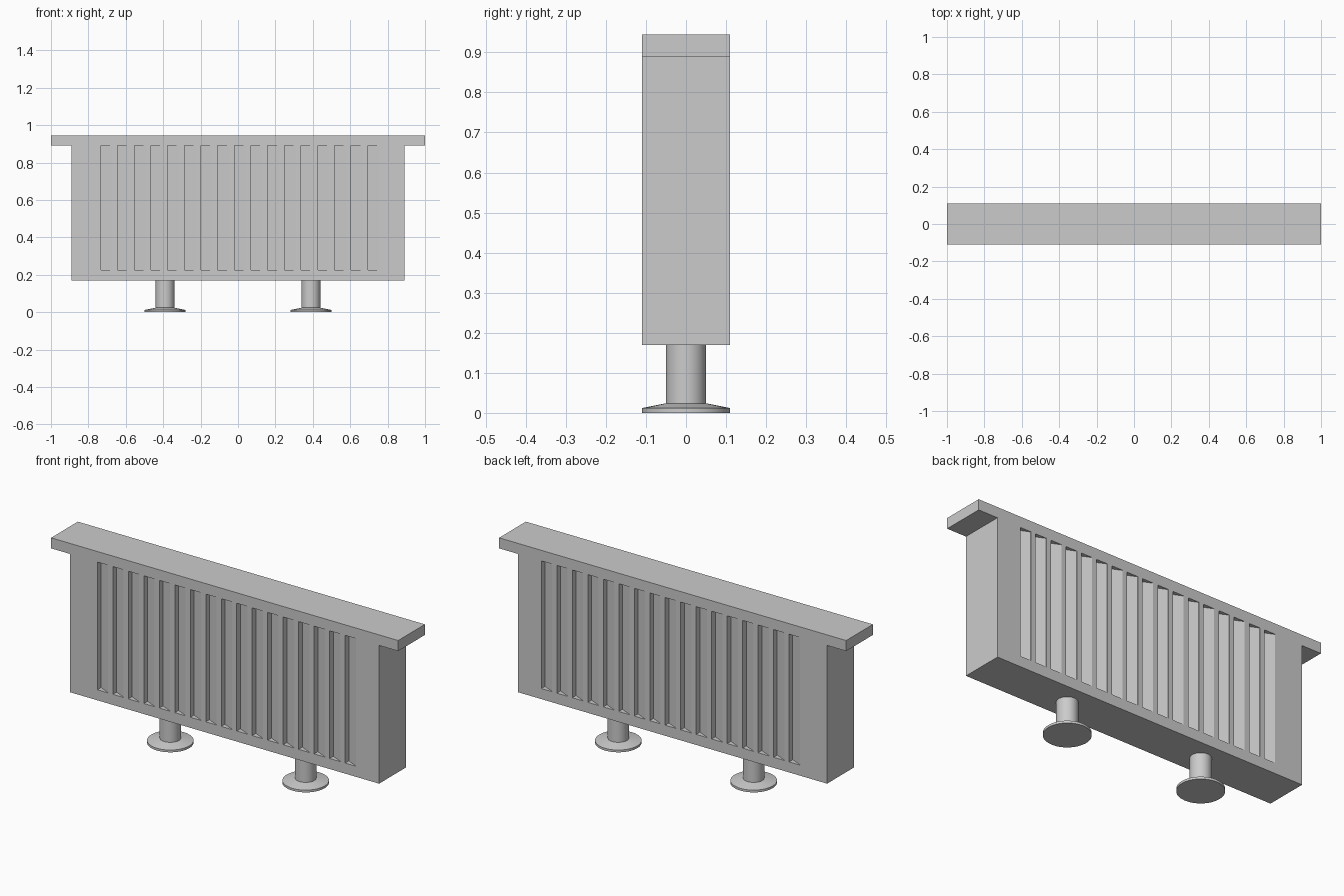
import bpy, bmesh, math

if "Cube" in bpy.data.objects:
    bpy.data.objects.remove(bpy.data.objects["Cube"])

HALF_Y = 0.11          # half thickness of the panel
COUNT, PITCH = 17, 0.0892
SLOT_W, SLOT_D = 0.062, 0.03
SLOT_X0, SLOT_Z0, SLOT_Z1 = -0.733, 0.225, 0.89


def make_object(name, bm):
    bmesh.ops.recalc_face_normals(bm, faces=bm.faces[:])
    mesh = bpy.data.meshes.new(name)
    bm.to_mesh(mesh)
    bm.free()
    obj = bpy.data.objects.new(name, mesh)
    bpy.context.collection.objects.link(obj)
    return obj


def prism(bm, points, offset):
    """Extrude a closed polygon of 3D points by an offset vector."""
    face = bm.faces.new([bm.verts.new(p) for p in points])
    ext = bmesh.ops.extrude_face_region(bm, geom=[face])
    verts = [v for v in ext["geom"] if isinstance(v, bmesh.types.BMVert)]
    bmesh.ops.translate(bm, verts=verts, vec=offset)


# Panel with overhanging top rail: one T-shaped profile
half = [(0.89, 0.17), (0.89, 0.89), (1.0, 0.89), (1.0, 0.945)]
profile = half + [(-x, z) for x, z in reversed(half)]
bm = bmesh.new()
prism(bm, [(x, -HALF_Y, z) for x, z in profile], (0, 2 * HALF_Y, 0))
panel = make_object("radiator_panel", bm)

# Slanted vent slots, deep on one side and shallow on the other
bm = bmesh.new()
for i in range(COUNT):
    x0 = SLOT_X0 + i * PITCH
    x1 = x0 + SLOT_W
    for side in (-1, 1):
        deep, shallow = (x0, x1) if side < 0 else (x1, x0)
        out = side * (HALF_Y + 0.02)
        prism(bm, [(deep, out, SLOT_Z0),
                   (deep, side * (HALF_Y - SLOT_D), SLOT_Z0),
                   (shallow, side * (HALF_Y - 0.002), SLOT_Z0),
                   (shallow, out, SLOT_Z0)], (0, 0, SLOT_Z1 - SLOT_Z0))
cutter = make_object("slot_cutter", bm)
cutter.hide_render = True
cutter.hide_set(True)

cut = panel.modifiers.new("slots", "BOOLEAN")
cut.operation = "DIFFERENCE"
cut.solver = "EXACT"
cut.object = cutter

# Round feet: column on a sloped disc
foot_profile = [(0, 0), (0.11, 0), (0.11, 0.012), (0.05, 0.024), (0.05, 0.17), (0, 0.17)]
for name, x in (("left_foot", -0.39), ("right_foot", 0.39)):
    bm = bmesh.new()
    verts = [bm.verts.new((r, 0, z)) for r, z in foot_profile]
    edges = [bm.edges.new(pair) for pair in zip(verts, verts[1:])]
    bmesh.ops.spin(bm, geom=verts + edges, cent=(0, 0, 0), axis=(0, 0, 1),
                   angle=2 * math.pi, steps=32, use_duplicate=False)
    bmesh.ops.remove_doubles(bm, verts=bm.verts[:], dist=0.0001)
    foot = make_object(name, bm)
    foot.location.x = x
    bpy.ops.object.select_all(action="DESELECT")
    foot.select_set(True)
    bpy.context.view_layer.objects.active = foot
    bpy.ops.object.shade_smooth_by_angle(angle=math.radians(20))
